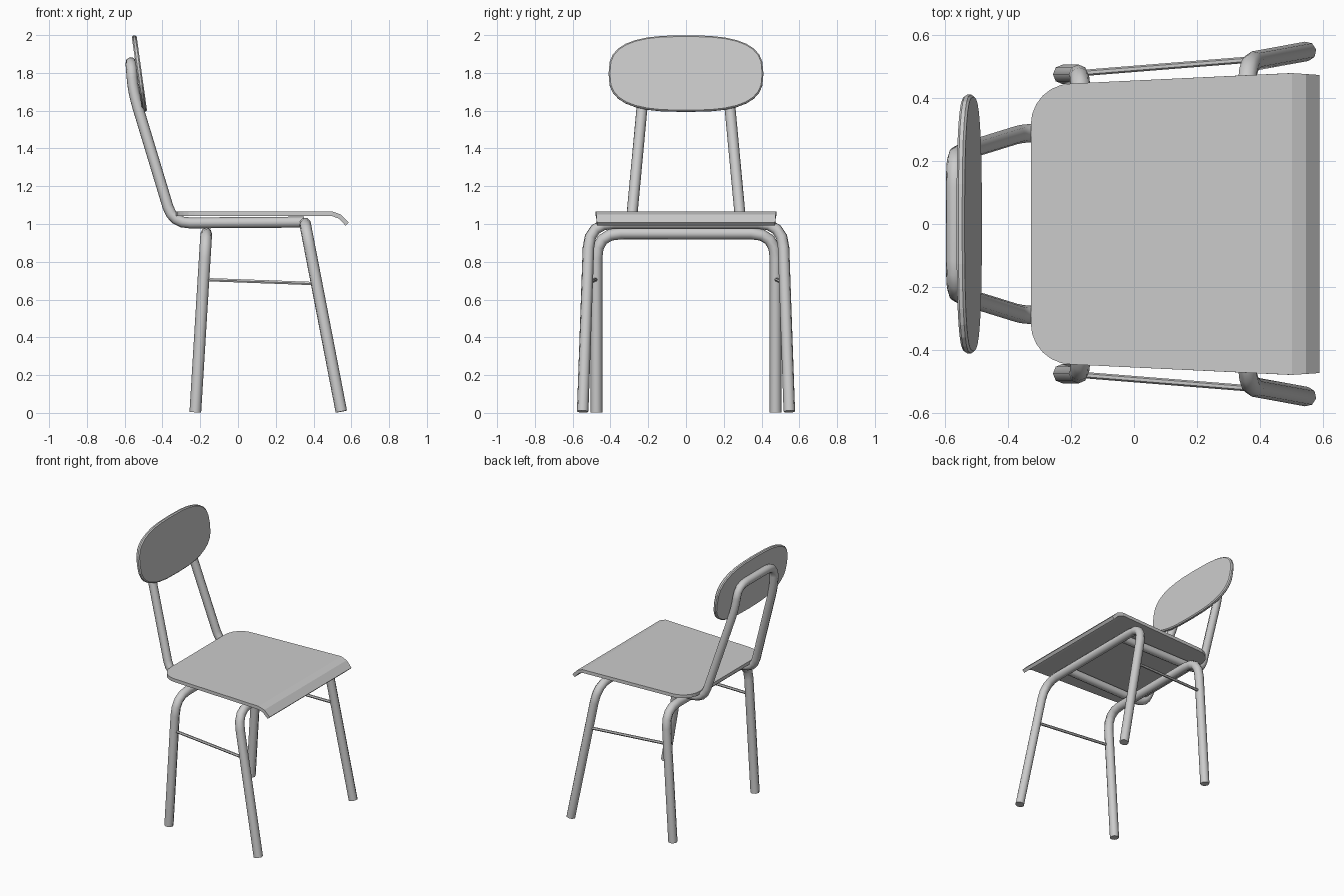
import bpy
import bmesh
import math
from mathutils import Vector

cube = bpy.data.objects.get("Cube")
if cube:
    bpy.data.objects.remove(cube)

grey = bpy.data.materials.new("plain grey")
grey.use_nodes = True
grey.diffuse_color = (0.6, 0.6, 0.6, 1)
grey.node_tree.nodes["Principled BSDF"].inputs["Base Color"].default_value = (0.6, 0.6, 0.6, 1)


def select_only(obj):
    bpy.ops.object.select_all(action='DESELECT')
    obj.select_set(True)
    bpy.context.view_layer.objects.active = obj


def rounded(corners, radius, steps=4):
    """Replace each inner corner of a path with a short curve."""
    pts = [Vector(c) for c in corners]
    path = [pts[0]]
    for a, b, c in zip(pts, pts[1:], pts[2:]):
        start = b + (a - b).normalized() * min(radius, (a - b).length * 0.48)
        end = b + (c - b).normalized() * min(radius, (c - b).length * 0.48)
        for i in range(steps + 1):
            t = i / steps
            path.append(start * (1 - t) ** 2 + b * 2 * t * (1 - t) + end * t * t)
    return path + [pts[-1]]


def tube(name, path, radius, resolution=2):
    curve = bpy.data.curves.new(name, 'CURVE')
    curve.dimensions = '3D'
    curve.bevel_depth = radius
    curve.bevel_resolution = resolution
    curve.use_fill_caps = True
    spline = curve.splines.new('POLY')
    spline.points.add(len(path) - 1)
    for point, co in zip(spline.points, path):
        point.co = (*co, 1)
    obj = bpy.data.objects.new(name, curve)
    bpy.context.collection.objects.link(obj)
    curve.materials.append(grey)
    select_only(obj)
    bpy.ops.object.convert(target='MESH')
    bpy.ops.object.shade_smooth_by_angle(angle=math.radians(50))


def mirrored(half):
    """Continue a path from the left side across to the right side."""
    return half + [(x, -y, z) for x, y, z in reversed(half)]


def panel(name, bm, thickness, offset, bevel=0):
    mesh = bpy.data.meshes.new(name)
    bmesh.ops.recalc_face_normals(bm, faces=bm.faces)
    bm.to_mesh(mesh)
    bm.free()
    mesh.materials.append(grey)
    obj = bpy.data.objects.new(name, mesh)
    bpy.context.collection.objects.link(obj)
    solid = obj.modifiers.new("thickness", 'SOLIDIFY')
    solid.thickness = thickness
    solid.offset = offset
    if bevel:
        edge = obj.modifiers.new("soft edge", 'BEVEL')
        edge.width = bevel
        edge.segments = 1
    return obj


# Leg frames: each is one bent tube running under the seat
front_legs = [(0.547, 0.547, 0.007), (0.355, 0.512, 1.003)]
rear_legs = [(-0.226, 0.474, 0.003), (-0.168, 0.474, 0.95)]
tube("front_leg_frame", rounded(mirrored(front_legs), 0.13), 0.031)
tube("rear_leg_frame", rounded(mirrored(rear_legs), 0.13), 0.031)

# Back frame: rails under the seat, uprights and top loop
back_half = [(0.35, 0.285, 1.01), (-0.345, 0.29, 1.005),
             (-0.555, 0.225, 1.7), (-0.567, 0.205, 1.855)]
tube("back_frame", rounded(mirrored(back_half), 0.09), 0.029)

# Side stretchers
for side, name in ((1, "left_stretcher"), (-1, "right_stretcher")):
    tube(name, [(-0.18, side * 0.477, 0.706), (0.42, side * 0.525, 0.684)], 0.01, 1)

# Seat: strips from the rounded rear edge to the curled front lip
corner = 0.13
rows = []
for i in range(7):
    a = math.radians(15 * i)
    rows.append((-0.327 + corner * (1 - math.cos(a)), 0.315 + corner * math.sin(a), 1.066))
rows += [(0.5, 0.478, 1.066), (0.545, 0.475, 1.05), (0.587, 0.472, 1.008)]
bm = bmesh.new()
pairs = [[bm.verts.new((x, s * w, z)) for s in (-1, 1)] for x, w, z in rows]
for (a, b), (c, d) in zip(pairs, pairs[1:]):
    bm.faces.new((a, c, d, b))
seat = panel("seat", bm, 0.024, -1)
if seat.data.polygons[0].normal.z < 0:
    seat.data.flip_normals()

# Backrest: a tilted, squarish oval plate
bm = bmesh.new()
outline = []
for i in range(32):
    a = math.tau * i / 32
    c, s = math.cos(a), math.sin(a)
    y = 0.41 * math.copysign(abs(c) ** 0.72, c)
    h = 0.202 * math.copysign(abs(s) ** 0.72, s)
    outline.append(bm.verts.new((-0.522 - 0.14 * h, y, 1.796 + h)))
bm.faces.new(outline)
panel("backrest", bm, 0.026, 0, 0.007)
